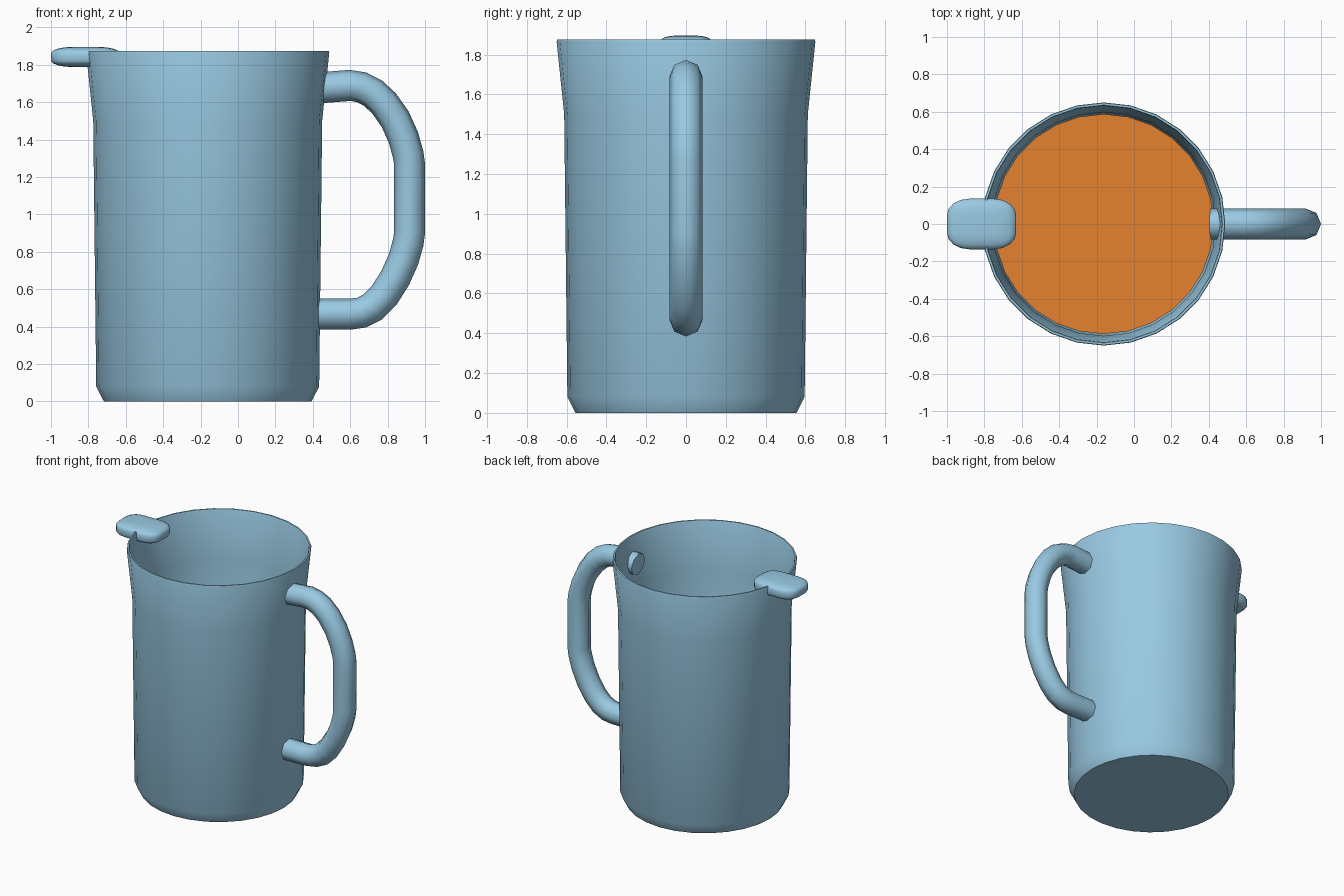
import bpy, bmesh, math
from mathutils import Vector

if "Cube" in bpy.data.objects:
    bpy.data.objects.remove(bpy.data.objects["Cube"])

CX = -0.162   # jug axis
SIDES = 28


def material(name, rgb):
    m = bpy.data.materials.new(name)
    m.diffuse_color = (*rgb, 1)
    m.use_nodes = True
    m.node_tree.nodes["Principled BSDF"].inputs["Base Color"].default_value = m.diffuse_color
    return m


blue = material("light blue", (0.32, 0.59, 0.77))
orange = material("orange", (0.79, 0.22, 0.03))


def finish(name, bm, mat, angle=35):
    bmesh.ops.recalc_face_normals(bm, faces=bm.faces)
    me = bpy.data.meshes.new(name)
    bm.to_mesh(me)
    bm.free()
    me.materials.append(mat)
    ob = bpy.data.objects.new(name, me)
    bpy.context.collection.objects.link(ob)
    bpy.ops.object.select_all(action='DESELECT')
    ob.select_set(True)
    bpy.context.view_layer.objects.active = ob
    bpy.ops.object.shade_smooth_by_angle(angle=math.radians(angle))
    return ob


def skin(bm, rings):
    """Join successive vertex rings with quads and cap both ends."""
    n = len(rings[0])
    for a, b in zip(rings, rings[1:]):
        for i in range(n):
            j = (i + 1) % n
            bm.faces.new((a[i], a[j], b[j], b[i]))
    bm.faces.new(rings[0])
    bm.faces.new(rings[-1])


def circle(bm, r, z):
    return [bm.verts.new((CX + r * math.cos(t), r * math.sin(t), z))
            for t in (2 * math.pi * i / SIDES for i in range(SIDES))]


# Jug body: outer wall, rim, inner wall, inner floor
profile = [(0.555, 0), (0.596, 0.08), (0.612, 1.5), (0.65, 1.865), (0.647, 1.875),
           (0.636, 1.875), (0.632, 1.865), (0.598, 1.5), (0.583, 0.08), (0.55, 0.02)]
bm = bmesh.new()
skin(bm, [circle(bm, r, z) for r, z in profile])
finish("jug_body", bm, blue)

# Juice: solid fill inside the jug
bm = bmesh.new()
skin(bm, [circle(bm, r, z) for r, z in [(0.55, 0.04), (0.578, 0.09), (0.588, 1.2)]])
finish("juice", bm, orange)

# Handle: octagonal tube swept in the xz plane
path = [(0.41, 1.675), (0.6, 1.69), (0.66, 1.68), (0.72, 1.65), (0.78, 1.595),
        (0.84, 1.51), (0.885, 1.41), (0.91, 1.32), (0.917, 1.27),
        (0.917, 0.9), (0.91, 0.85), (0.885, 0.76), (0.84, 0.66), (0.78, 0.565),
        (0.72, 0.505), (0.66, 0.475), (0.6, 0.467), (0.42, 0.467)]
pts = [Vector((x, 0, z)) for x, z in path]
bm = bmesh.new()
rings = []
for k, p in enumerate(pts):
    d = (pts[min(k + 1, len(pts) - 1)] - pts[max(k - 1, 0)]).normalized()
    nrm = Vector((-d.z, 0, d.x))
    rings.append([bm.verts.new(p + 0.083 * (nrm * math.cos(t) + Vector((0, math.sin(t), 0))))
                  for t in (math.pi * i / 4 for i in range(8))])
skin(bm, rings)
finish("handle", bm, blue, 50)

# Spout lip: rounded block across the rim
bm = bmesh.new()
bmesh.ops.create_cube(bm, size=1)
bmesh.ops.bevel(bm, geom=bm.edges[:], offset=0.32, segments=4, profile=0.5, affect='EDGES')
bmesh.ops.scale(bm, vec=(0.37, 0.27, 0.108), verts=bm.verts)
bmesh.ops.translate(bm, vec=(-0.815, 0, 1.842), verts=bm.verts)
finish("spout_lip", bm, blue, 60)
